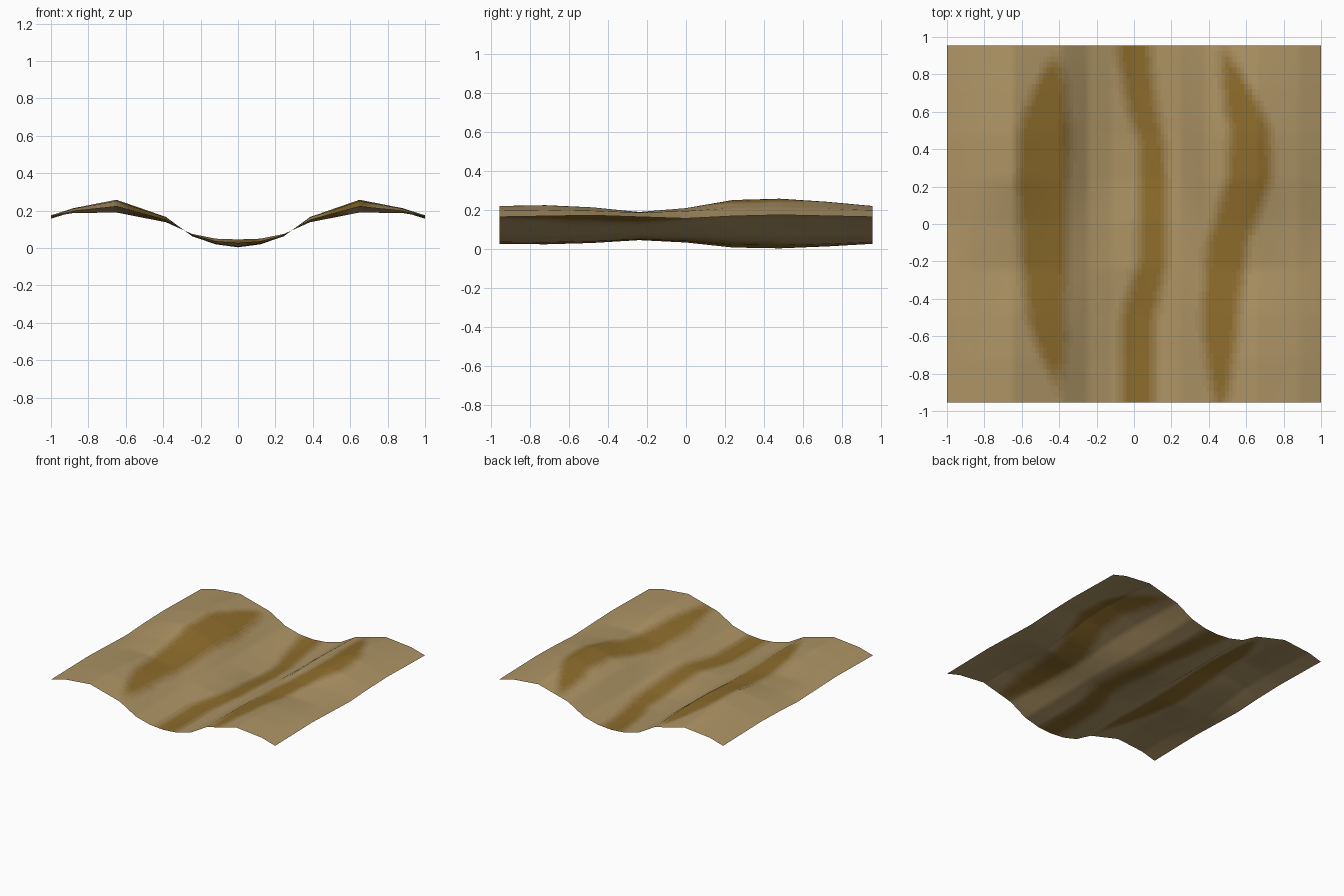
import bpy, bmesh
from math import exp

if "Cube" in bpy.data.objects:
    bpy.data.objects.remove(bpy.data.objects["Cube"])


def interp(pts, v):
    # piecewise linear lookup through (position, value) points
    if v <= pts[0][0]:
        return pts[0][1]
    for (a, p), (b, q) in zip(pts, pts[1:]):
        if v <= b:
            return p + (q - p) * (v - a) / (b - a)
    return pts[-1][1]


def smooth(t):
    t = max(0.0, min(1.0, t))
    return t * t * (3 - 2 * t)


# half cross-section of the gully: |x|, height in calm rows, height in steep rows
XS = [0, .12, .245, .385, .65, .88, 1.0]
CALM = [.046, .050, .075, .138, .190, .187, .155]
STEEP = [.004, .020, .063, .166, .258, .213, .175]
calm, steep = list(zip(XS, CALM)), list(zip(XS, STEEP))

# how strongly the relief rises along the length
LENGTH = .955
relief = [(-.955, .45), (-.72, .51), (-.48, .35), (-.24, 0), (0, .29),
          (.24, .9), (.48, 1), (.72, .77), (.955, .45)]
# the outer edges swell on their own rhythm
edge = [(-.955, .5), (-.48, .9), (0, .1), (.24, .7), (.48, 1), (.955, .5)]


def height(x, y):
    x = abs(x)
    c, s = interp(calm, x), interp(steep, x)
    t = interp(relief, y)
    w = max(0, (x - .88) / .12)
    t = t * (1 - w) + interp(edge, y) * w
    return c + (s - c) * t


# dirt streaks: centre line and half width along y
left = ([(-.9, -.40), (-.5, -.47), (.2, -.49), (.6, -.47), (.9, -.42)],
        [(-.95, .0), (-.6, .09), (-.2, .12), (.5, .14), (.75, .08), (.95, .0)])
middle = ([(-.9, .02), (-.5, .02), (-.2, .10), (.4, .10), (.65, .04), (.9, .0)],
          [(-.95, .09), (-.5, .09), (-.2, .08), (.4, .07), (.9, .09)])
right = ([(-.9, .46), (-.5, .46), (-.1, .50), (.25, .62), (.5, .62), (.9, .49)],
         [(-.95, .04), (-.6, .09), (-.1, .11), (.3, .12), (.6, .10), (.95, .02)])


def dirt(x, y):
    v = 0
    for centre, half in (left, middle, right):
        h = interp(half, y)
        d = abs(x - interp(centre, y))
        v = max(v, smooth((h + .05 - d) / .10) * min(1, h / .05))
    return v


# grid lines that pass through every bend of the cross-section
def refine(stops, step):
    out = [stops[0]]
    for a, b in zip(stops, stops[1:]):
        n = max(1, round((b - a) / step))
        out += [a + (b - a) * i / n for i in range(1, n + 1)]
    return out


cols = refine([-x for x in XS[:0:-1]] + XS, .02)
rows = refine([y for y, _ in relief], .03)

# blended ground colours
SHADES = 8
TAN, BROWN = (.42, .295, .13), (.265, .15, .025)
mesh = bpy.data.meshes.new("ground_sheet")
ground = bpy.data.objects.new("ground_sheet", mesh)
bpy.context.collection.objects.link(ground)
for i in range(SHADES):
    k = i / (SHADES - 1)
    m = bpy.data.materials.new(f"earth_{i}")
    m.diffuse_color = tuple(a + (b - a) * k for a, b in zip(TAN, BROWN)) + (1,)
    m.use_nodes = True
    m.node_tree.nodes["Principled BSDF"].inputs["Base Color"].default_value = m.diffuse_color
    mesh.materials.append(m)

# single open sheet
bm = bmesh.new()
grid = [[bm.verts.new((x, y, height(x, y))) for x in cols] for y in rows]
for r0, r1 in zip(grid, grid[1:]):
    for a, b, c, d in zip(r0, r0[1:], r1[1:], r1):
        f = bm.faces.new((a, b, c, d))
        p = f.calc_center_median()
        f.material_index = round(dirt(p.x, p.y) * (SHADES - 1))
        f.smooth = True
bm.to_mesh(mesh)
bm.free()
